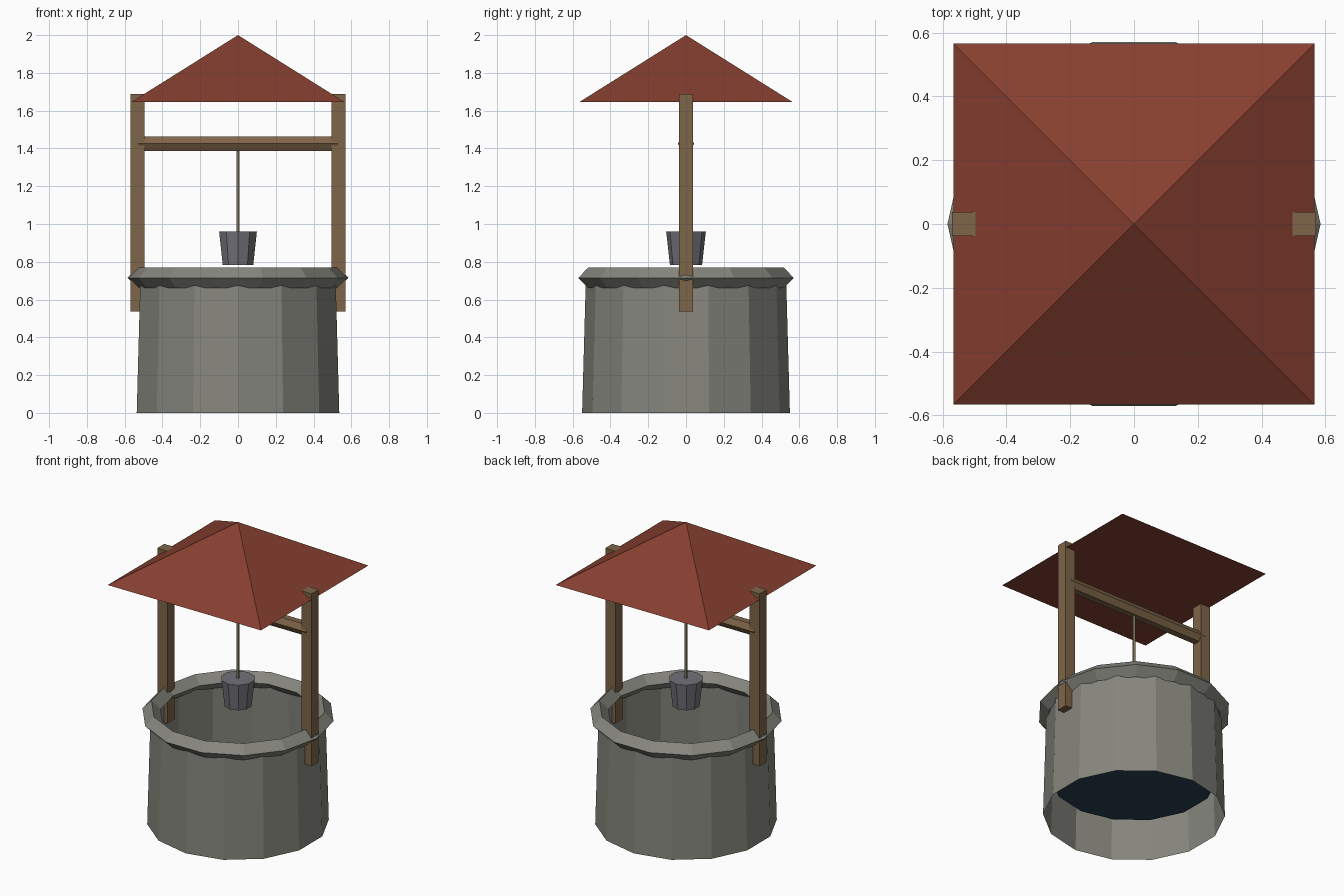
import bpy
from math import pi

if "Cube" in bpy.data.objects:
    bpy.data.objects.remove(bpy.data.objects["Cube"])


def material(name, rgb):
    m = bpy.data.materials.new(name)
    m.diffuse_color = (*rgb, 1)
    m.use_nodes = True
    m.node_tree.nodes["Principled BSDF"].inputs["Base Color"].default_value = m.diffuse_color
    return m


stone = material("stone", (0.24, 0.24, 0.21))
wood = material("wood", (0.21, 0.13, 0.065))
tile = material("tile", (0.24, 0.05, 0.03))
metal = material("metal", (0.17, 0.165, 0.19))
hemp = material("hemp", (0.35, 0.28, 0.15))
water_blue = material("water_blue", (0.02, 0.05, 0.08))


def finish(name, mat):
    ob = bpy.context.object
    ob.name = name
    ob.data.materials.append(mat)
    return ob


def cone(name, mat, sides, r1, r2, z0, z1, fill='NGON', rot=(0, 0, 0)):
    bpy.ops.mesh.primitive_cone_add(vertices=sides, radius1=r1, radius2=r2, depth=z1 - z0,
                                    end_fill_type=fill, location=(0, 0, (z0 + z1) / 2), rotation=rot)
    return finish(name, mat)


# Open tapered stone wall with a diamond-section rim
cone("well_wall", stone, 14, 0.55, 0.53, 0, 0.715, fill='NOTHING')
bpy.ops.mesh.primitive_torus_add(major_segments=14, minor_segments=4, major_radius=0.53,
                                 minor_radius=0.055, location=(0, 0, 0.715))
finish("well_rim", stone)

# Water surface inside the wall
bpy.ops.mesh.primitive_circle_add(vertices=14, radius=0.5, fill_type='NGON', location=(0, 0, 0.25))
finish("water", water_blue)

# Posts on both sides
for side, label in ((-1, "left"), (1, "right")):
    bpy.ops.mesh.primitive_cube_add(size=1, location=(side * 0.533, 0, 1.113))
    bpy.context.object.scale = (0.074, 0.074, 1.15)
    finish(label + "_post", wood)

# Hexagonal crossbeam, laid along x
cone("crossbeam", wood, 6, 0.043, 0.043, 1.425 - 0.53, 1.425 + 0.53, rot=(0, pi / 2, 0))

# Rope and bucket
cone("rope", hemp, 6, 0.008, 0.008, 0.94, 1.42)
cone("bucket", metal, 10, 0.085, 0.105, 0.783, 0.96)

# Pyramid roof
cone("roof", tile, 4, 0.8, 0, 1.645, 2.0, rot=(0, 0, pi / 4))
